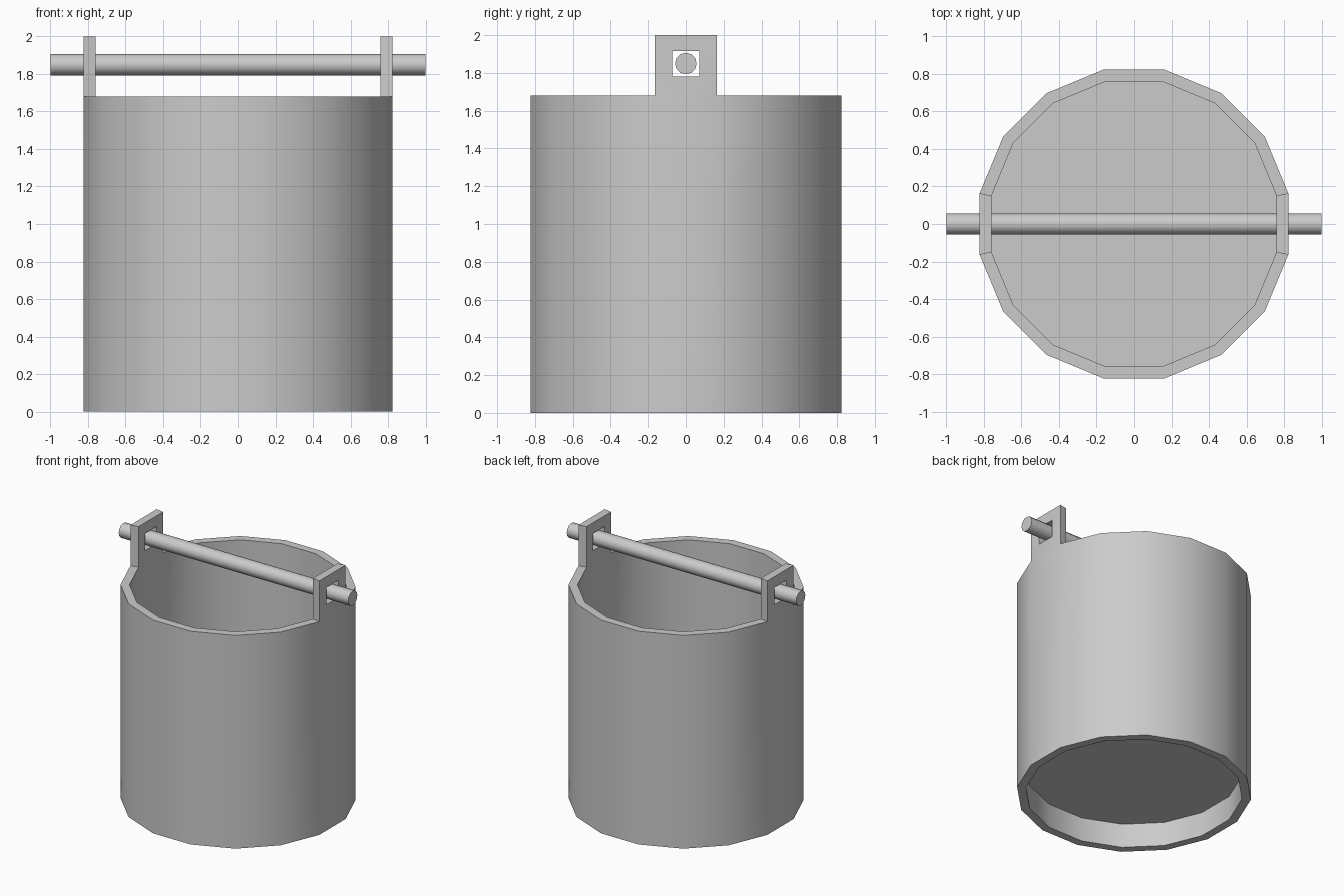
import bpy, bmesh, math

if "Cube" in bpy.data.objects:
    bpy.data.objects.remove(bpy.data.objects["Cube"])

N = 16
R_OUT, R_IN = 0.823, 0.76          # distances to the flat sides
HALF = math.tan(math.pi / N)       # half side length per unit of apothem
RIM, TOP = 1.68, 2.0
FLOOR_LOW, FLOOR_HIGH = 0.19, 0.24


def finish(bm, name):
    bmesh.ops.remove_doubles(bm, verts=bm.verts, dist=0.0005)
    bmesh.ops.recalc_face_normals(bm, faces=bm.faces)
    mesh = bpy.data.meshes.new(name)
    bm.to_mesh(mesh)
    bm.free()
    obj = bpy.data.objects.new(name, mesh)
    bpy.context.collection.objects.link(obj)
    bpy.ops.object.select_all(action='DESELECT')
    obj.select_set(True)
    bpy.context.view_layer.objects.active = obj
    bpy.ops.object.shade_smooth_by_angle(angle=math.radians(30))
    return obj


def ring(bm, apothem, z):
    r = apothem / math.cos(math.pi / N)
    angles = [(k - 0.5) * 2 * math.pi / N for k in range(N)]
    return [bm.verts.new((r * math.cos(a), r * math.sin(a), z)) for a in angles]


def add_lug(bm, side):
    # Square-holed plate growing out of one rim segment
    loops = []
    for apothem in (R_OUT, R_IN):
        w = apothem * HALF
        for hw, z0, z1 in ((w, RIM, TOP), (0.072, 1.78, 1.915)):
            loops.append([bm.verts.new((side * apothem, y, z)) for y, z in
                          ((-hw, z0), (hw, z0), (hw, z1), (-hw, z1))])
    out_edge, out_hole, in_edge, in_hole = loops
    for a, b, skip_bottom in ((out_edge, out_hole, False), (in_edge, in_hole, False),
                              (out_hole, in_hole, False), (out_edge, in_edge, True)):
        for i in range(4):
            if skip_bottom and i == 0:
                continue
            j = (i + 1) % 4
            bm.faces.new((a[i], a[j], b[j], b[i]))


# Bucket: sixteen-sided shell with recessed floor and two lugs
bm = bmesh.new()
profile = [(R_IN, FLOOR_LOW), (R_IN, 0), (R_OUT, 0),
           (R_OUT, RIM), (R_IN, RIM), (R_IN, FLOOR_HIGH)]
rings = [ring(bm, r, z) for r, z in profile]
for n, (a, b) in enumerate(zip(rings, rings[1:])):
    for k in range(N):
        if n == 3 and k in (0, N // 2):   # rim opens into the lugs
            continue
        j = (k + 1) % N
        bm.faces.new((a[k], a[j], b[j], b[k]))
bm.faces.new(rings[0])
bm.faces.new(rings[-1])
for side in (-1, 1):
    add_lug(bm, side)
finish(bm, "bucket")

# Handle rod through both lugs
bpy.ops.mesh.primitive_cylinder_add(vertices=12, radius=0.057, depth=2.0,
                                    location=(0, 0, 1.85),
                                    rotation=(0, math.pi / 2, 0))
rod = bpy.context.object
rod.name = "handle_rod"
bpy.ops.object.shade_smooth_by_angle(angle=math.radians(35))
